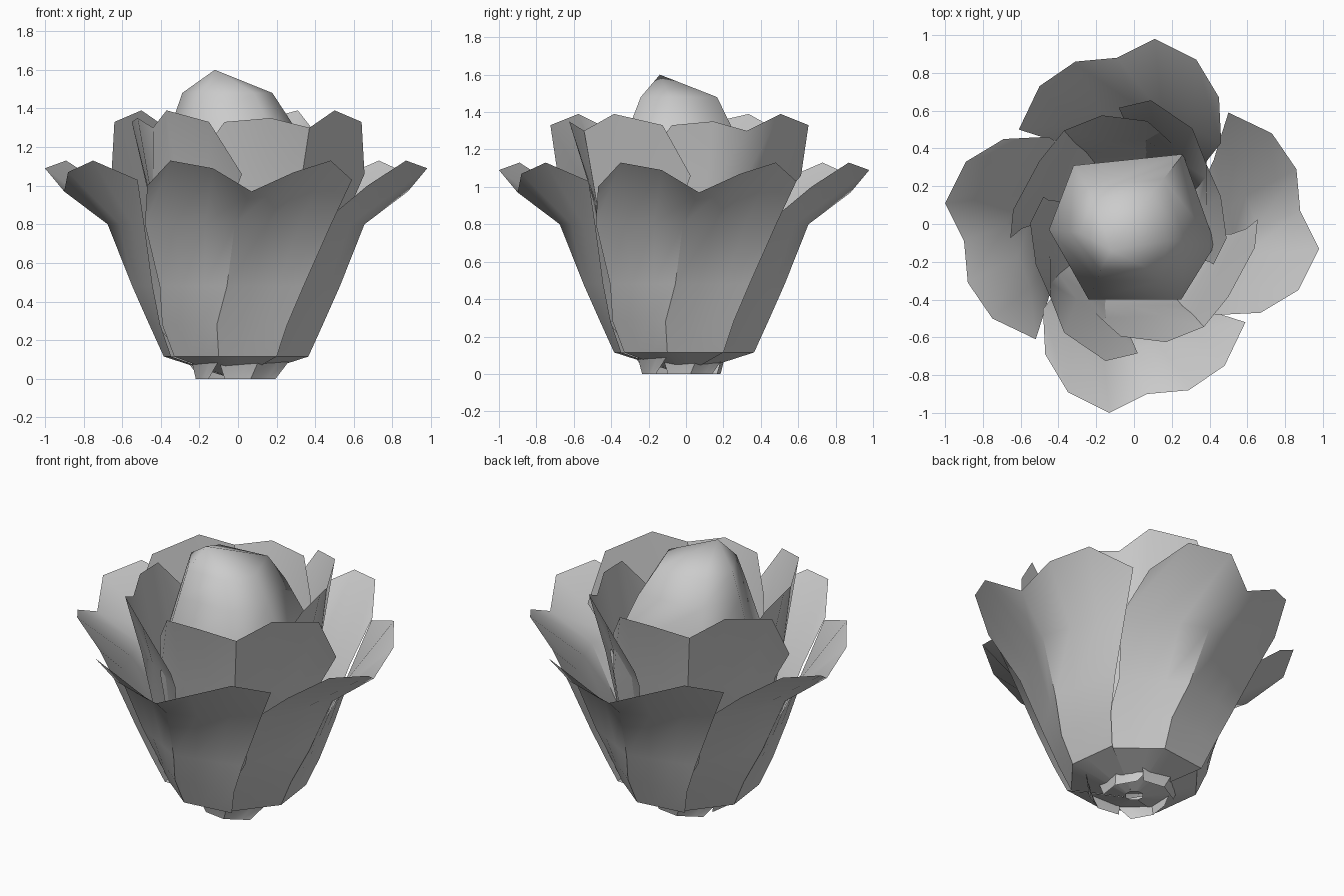
import bpy, bmesh
from math import sin, cos, radians, pi
from mathutils import Vector

if "Cube" in bpy.data.objects:
    bpy.data.objects.remove(bpy.data.objects["Cube"])


def finish(name, bm, angle):
    bmesh.ops.recalc_face_normals(bm, faces=bm.faces)
    me = bpy.data.meshes.new(name)
    bm.to_mesh(me)
    bm.free()
    ob = bpy.data.objects.new(name, me)
    bpy.context.collection.objects.link(ob)
    bpy.ops.object.select_all(action='DESELECT')
    ob.select_set(True)
    bpy.context.view_layer.objects.active = ob
    bpy.ops.object.shade_smooth_by_angle(angle=radians(angle))
    return ob


def petal(name, rows, rim, twist, centre, turn, scale=1.0):
    """Two-panel sheet of rows (z, radius, start angle, end angle) closed by a wavy rim."""
    bm = bmesh.new()
    n = len(rim)
    h = n // 2
    grid = []
    for z, r, a0, a1 in rows:
        # corners at both edges and the midrib, straight panels between
        corners = []
        for t in (0, 0.5, 1):
            a = radians(a0 + (a1 - a0) * t)
            rr = r * scale * (1 + twist * (t - 0.5))
            corners.append(Vector((rr * cos(a), rr * sin(a), z)))
        line = [corners[0].lerp(corners[1], i / h) for i in range(h)]
        line += [corners[1].lerp(corners[2], i / h) for i in range(h + 1)]
        grid.append(line)
    grid.append([Vector(p) for p in rim])
    a = turn * pi / 2
    vs = []
    for line in grid:
        vs.append([bm.verts.new((p.x * cos(a) - p.y * sin(a) + centre[0],
                                 p.x * sin(a) + p.y * cos(a) + centre[1], p.z))
                   for p in line])
    for lo, hi in zip(vs, vs[1:]):
        for i in range(n - 1):
            bm.faces.new((lo[i], lo[i + 1], hi[i + 1], hi[i]))
    ob = finish(name, bm, 38)
    # point the sheet normals outward
    f = ob.data.polygons[len(ob.data.polygons) // 2]
    if f.normal.x * (f.center.x - centre[0]) + f.normal.y * (f.center.y - centre[1]) < 0:
        ob.data.flip_normals()


# outer flaring petals
outer_rows = [(0.01, 0.05, -150, -60), (0.115, 0.385, -149, -58), (0.28, 0.46, -149, -56),
              (0.48, 0.54, -139, -51), (0.80, 0.665, -137, -44)]
outer_rim = [(-0.46, -0.68, 1.0), (-0.34, -0.88, 1.13), (-0.12, -0.99, 1.09),
             (0.08, -0.89, 0.97), (0.30, -0.87, 1.07), (0.49, -0.74, 1.13), (0.60, -0.51, 1.03)]
# inner upright petals, alternately wide and pinched
inner_rows = [(0.0, 0.22, -110, -35), (0.10, 0.26, -115, -15), (0.25, 0.37, -115, -5),
              (0.60, 0.48, -113, -3), (0.92, 0.55, -111, 0)]
wide_rim = [(-0.20, -0.45, 1.15), (-0.07, -0.57, 1.33), (0.17, -0.60, 1.35),
            (0.37, -0.52, 1.30), (0.50, -0.36, 1.39), (0.64, -0.10, 1.33), (0.655, 0.05, 1.06)]
pinched_rim = [(-0.18, -0.45, 1.15), (-0.04, -0.52, 1.33), (0.18, -0.49, 1.35),
               (0.36, -0.41, 1.30), (0.54, -0.34, 1.39), (0.69, -0.12, 1.33), (0.65, 0.05, 1.06)]
for k in range(4):
    petal(f"outer_petal_{k + 1}", outer_rows, outer_rim, 0.06, (-0.01, -0.01), k)
    if k % 2:
        petal(f"inner_petal_{k + 1}", inner_rows, pinched_rim, 0.16, (-0.03, -0.035), k, 0.9)
    else:
        petal(f"inner_petal_{k + 1}", inner_rows, wide_rim, 0.16, (0.0, -0.025), k)

# closed central bud: stacked hexagonal rings with an off-centre tip
bm = bmesh.new()
hexagon = [(0.43, -0.11), (0.26, 0.37), (-0.32, 0.31), (-0.45, -0.03), (-0.24, -0.40), (0.25, -0.40)]
rings = []
for z, s, dx, dy in [(0.1, 0.45, 0, 0), (0.5, 0.85, 0, 0), (1.0, 1.0, 0, 0),
                     (1.33, 0.70, -0.025, -0.02), (1.48, 0.53, -0.05, -0.03)]:
    rings.append([bm.verts.new((x * s + dx, y * s + dy, z)) for x, y in hexagon])
for lo, hi in zip(rings, rings[1:]):
    for i in range(6):
        j = (i + 1) % 6
        bm.faces.new((lo[i], lo[j], hi[j], hi[i]))
tip = bm.verts.new((-0.12, -0.14, 1.6))
for i in range(6):
    bm.faces.new((rings[-1][i], rings[-1][(i + 1) % 6], tip))
bm.faces.new(rings[0][::-1])
finish("bud", bm, 70)
